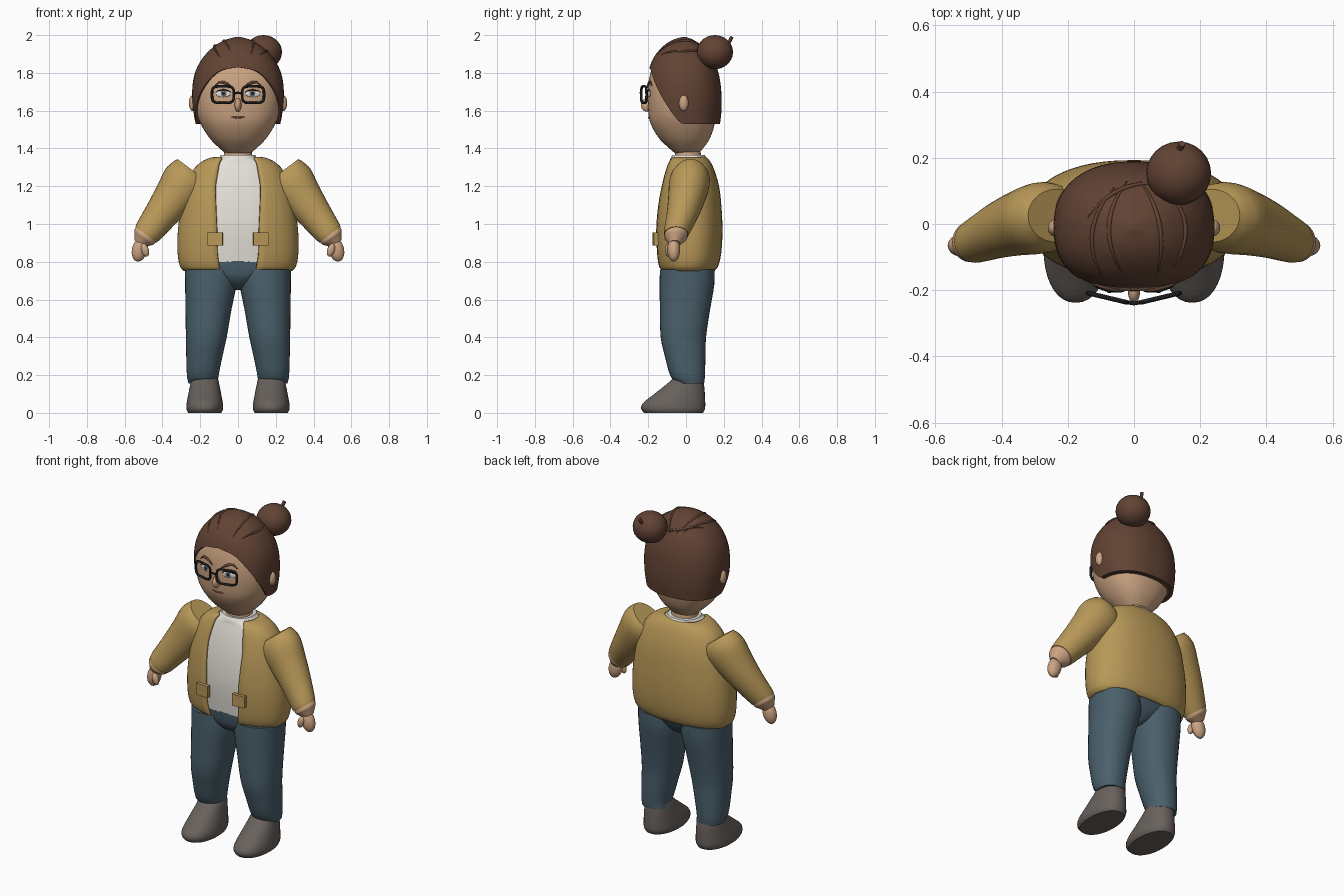
import bpy, bmesh, math
from mathutils import Vector

if "Cube" in bpy.data.objects:
    bpy.data.objects.remove(bpy.data.objects["Cube"])


def material(name, r, g, b):
    m = bpy.data.materials.new(name)
    m.diffuse_color = [((c / 255 + 0.055) / 1.055) ** 2.4 for c in (r, g, b)] + [1]
    m.use_nodes = True
    m.node_tree.nodes["Principled BSDF"].inputs["Base Color"].default_value = m.diffuse_color
    return m


SKIN = material("skin", 204, 164, 130)
HAIR = material("brown hair", 98, 67, 52)
JACKET = material("mustard cloth", 184, 152, 88)
SHIRT = material("off white cloth", 228, 225, 216)
JEANS = material("blue denim", 74, 96, 108)
SHOE = material("grey leather", 104, 97, 92)
BLACK = material("black", 28, 28, 30)
WHITE = material("eye white", 225, 225, 222)
IRIS = material("grey iris", 110, 115, 118)
LIP = material("lip", 150, 92, 76)


def finish(name, bm, mat, closed=True):
    if closed:
        bmesh.ops.recalc_face_normals(bm, faces=bm.faces[:])
    me = bpy.data.meshes.new(name)
    bm.to_mesh(me)
    bm.free()
    me.materials.append(mat)
    ob = bpy.data.objects.new(name, me)
    bpy.context.collection.objects.link(ob)
    bpy.ops.object.select_all(action='DESELECT')
    ob.select_set(True)
    bpy.context.view_layer.objects.active = ob
    bpy.ops.object.shade_smooth_by_angle(angle=math.radians(40))
    return ob


def bridge(name, rings, mat, closed=True):
    """Skin a list of equally long point rings; open rings stay uncapped."""
    bm = bmesh.new()
    vs = [[bm.verts.new(p) for p in r] for r in rings]
    n = len(vs[0])
    for a, b in zip(vs, vs[1:]):
        for j in range(n if closed else n - 1):
            k = (j + 1) % n
            bm.faces.new((a[j], a[k], b[k], b[j]))
    if closed:
        bm.faces.new(vs[0][::-1])
        bm.faces.new(vs[-1])
    return finish(name, bm, mat, closed)


def at(table, t):
    """Smooth lookup of a table row by its first column."""
    t = min(max(t, table[0][0]), table[-1][0])
    i = max(k for k in range(len(table) - 1) if table[k][0] <= t)
    a, b = table[i], table[i + 1]
    p, q = table[max(i - 1, 0)], table[min(i + 2, len(table) - 1)]
    h = b[0] - a[0]
    u = (t - a[0]) / h
    out = []
    for c in range(1, len(a)):
        ma = (b[c] - p[c]) / (b[0] - p[0]) * h
        mb = (q[c] - a[c]) / (q[0] - a[0]) * h
        out.append((2*u**3 - 3*u*u + 1) * a[c] + (u**3 - 2*u*u + u) * ma
                   + (3*u*u - 2*u**3) * b[c] + (u**3 - u*u) * mb)
    return out


def steps(table, k=3):
    zs = [r[0] for r in table]
    return [a + (b - a) * i / k for a, b in zip(zs, zs[1:]) for i in range(k)] + [zs[-1]]


def oval(row, z, ang, n, cx=0):
    """Point on a superellipse; row is (half width, front y, back y), angle 0 is the front."""
    rx, yf, yb = row
    s, c = math.sin(ang), -math.cos(ang)
    x = math.copysign(abs(s) ** (2 / n), s) * rx
    y = math.copysign(abs(c) ** (2 / n), c) * (yb - yf) / 2
    return Vector((cx + x, (yf + yb) / 2 + y, z))


def loft(name, table, mat, n=2.2, seg=36):
    rings = []
    for z in steps(table):
        r = at(table, z)
        cx = r[3] if len(r) > 3 else 0
        rings.append([oval(r[:3], z, 2 * math.pi * j / seg, n, cx) for j in range(seg)])
    return bridge(name, rings, mat)


def ball(name, loc, size, mat, tilt=(0, 0, 0)):
    bm = bmesh.new()
    bmesh.ops.create_uvsphere(bm, u_segments=24, v_segments=14, radius=1)
    ob = finish(name, bm, mat)
    ob.location, ob.scale, ob.rotation_euler = loc, size, tilt
    return ob


def tube(name, pts, r, mat, cyclic=False, taper=False):
    cu = bpy.data.curves.new(name, 'CURVE')
    cu.dimensions, cu.bevel_depth, cu.bevel_resolution = '3D', r, 2
    sp = cu.splines.new('POLY')
    sp.points.add(len(pts) - 1)
    for i, p in enumerate(pts):
        sp.points[i].co = (*p, 1)
        if taper:
            sp.points[i].radius = 0.25 + 0.75 * math.sin(math.pi * i / (len(pts) - 1))
    sp.use_cyclic_u, cu.use_fill_caps = cyclic, True
    cu.materials.append(mat)
    ob = bpy.data.objects.new(name, cu)
    bpy.context.collection.objects.link(ob)


# Head and neck: z, half width, front y, back y
HEAD = [(1.357, .03, -.03, .03), (1.375, .065, -.058, .065), (1.4, .097, -.088, .09),
        (1.45, .147, -.14, .125), (1.53, .198, -.187, .152), (1.6, .223, -.2, .162),
        (1.7, .231, -.203, .166), (1.8, .212, -.188, .15), (1.9, .14, -.14, .1), (1.95, .05, -.05, .03)]
loft("head", HEAD, SKIN, 2.3, 48)
loft("neck", [(1.3, .09, -.07, .095), (1.36, .076, -.06, .08), (1.42, .072, -.055, .075)], SKIN)

# Hair cap with an arched hairline
CAP = [(1.53, .224, -.178, .18), (1.6, .237, -.202, .188), (1.7, .243, -.209, .187), (1.8, .228, -.199, .172),
       (1.88, .186, -.172, .14), (1.94, .127, -.122, .09), (1.975, .068, -.07, .04), (1.99, .012, -.02, .0)]
LINE = [(0, 1.83), (25, 1.805), (45, 1.73), (65, 1.63), (86, 1.53), (181, 1.53)]
seg, rows = 72, 20
angs = [2 * math.pi * j / seg for j in range(seg)]
low = [max(1.53, at(LINE, min(math.degrees(a), 360 - math.degrees(a)))[0]) for a in angs]
rings = [[oval([v * .9 for v in at(CAP, z)], z, a, 2.3) for a, z in zip(angs, low)]]
for i in range(rows + 1):
    f = 1 - (1 - i / rows) ** 1.6
    rings.append([oval(at(CAP, z + (1.99 - z) * f), z + (1.99 - z) * f, a, 2.3) for a, z in zip(angs, low)])
bridge("hair_cap", rings, HAIR)


def cap_height(x, y):
    lo, hi = 1.7, 1.99
    for _ in range(25):
        z = (lo + hi) / 2
        rx, yf, yb = at(CAP, z)
        inside = abs(x / rx) ** 2.3 + abs((y - (yf + yb) / 2) / ((yb - yf) / 2)) ** 2.3 < 1
        lo, hi = (z, hi) if inside else (lo, z)
    return lo


# Raised strands on the crown, as bent lines seen from above
for a, b, c in [((-.1, -.15), (-.17, -.02), (-.06, .11)), ((-.04, -.14), (-.12, 0), (-.02, .13)),
                ((.07, -.15), (.11, 0), (.02, .13)), ((.12, -.13), (.2, 0), (.1, .1)),
                ((-.14, .02), (-.05, .14), (.09, .12))]:
    pts = []
    for i in range(13):
        t = i / 12
        x, y = [(1-t)**2 * a[k] + 2*t*(1-t) * b[k] + t*t * c[k] for k in (0, 1)]
        pts.append((x, y, cap_height(x, y)))
    tube("hair_strand", pts, .007, HAIR, taper=True)
ball("hair_bun", (.135, .153, 1.91), (.098, .096, .09), HAIR)
tube("bun_tip", [(.13, .2, 1.95), (.14, .23, 1.965), (.145, .242, 1.99)], .01, HAIR)


def face(x, z, out=0):
    rx, yf, yb = at(HEAD, z)
    return Vector((x, (yf + yb) / 2 - (yb - yf) / 2 * (1 - abs(x / rx) ** 2.3) ** (1 / 2.3) - out, z))


# Face
ball("nose", (0, -.205, 1.63), (.018, .034, .036), SKIN)
tube("mouth", [face(x / 100, 1.563 + .00035 * x * x) for x in range(-4, 5)], .005, LIP, taper=True)
for s in (-1, 1):
    ball("ear", (s * .24, -.012, 1.64), (.02, .025, .042), SKIN)
    tilt = (0, 0, s * .18)
    ball("eye", face(s * .078, 1.69), (.04, .007, .019), WHITE, tilt)
    ball("iris", face(s * .076, 1.692, .005), (.017, .004, .017), IRIS, tilt)
    ball("pupil", face(s * .076, 1.692, .008), (.008, .003, .008), BLACK, tilt)
    tube("upper_lash", [face(s * (.078 + .042 * t / 4), 1.71 - .014 * (t / 4) ** 2, .004)
                        for t in range(-4, 5)], .004, BLACK, taper=True)
    tube("eyebrow", [face(s * x, z, .002) for x, z in
                     ((.03, 1.722), (.05, 1.737), (.075, 1.75), (.1, 1.752), (.125, 1.732))],
         .008, HAIR, taper=True)
    # Glasses rim: rounded rectangle swept back to the side
    rim = []
    for j in range(32):
        a = 2 * math.pi * j / 32
        c, d = math.cos(a), math.sin(a)
        x = .08 + .058 * math.copysign(abs(c) ** .5, c)
        rim.append((s * x, -.242 + .24 * x, 1.685 + .044 * math.copysign(abs(d) ** .5, d)))
    tube("glasses_rim", rim, .007, BLACK, cyclic=True)
tube("glasses_bridge", [(-.024, -.236, 1.69), (0, -.24, 1.695), (.024, -.236, 1.69)], .006, BLACK)

# Jacket: open-fronted shell; last column is the half width of the opening
COAT = [(.75, .285, -.13, .15, .095), (.775, .307, -.148, .17, .1), (.85, .32, -.16, .187, .11),
        (.97, .318, -.165, .193, .112), (1.1, .3, -.156, .187, .118), (1.2, .276, -.139, .175, .12),
        (1.28, .242, -.118, .152, .108), (1.325, .2, -.103, .132, .1),
        (1.35, .15, -.09, .112, .09), (1.356, .115, -.08, .1, .085)]
rings = []
for z in steps(COAT):
    rx, yf, yb, w = at(COAT, z)
    a0 = math.asin(min(.95, (w / rx) ** 1.15))
    rings.append([oval((rx, yf, yb), z, a0 + (2 * math.pi - 2 * a0) * j / 48, 2.3) for j in range(49)])
coat = bridge("jacket", rings, JACKET, closed=False)
mod = coat.modifiers.new("thickness", 'SOLIDIFY')
mod.thickness, mod.offset = .014, -1

# Shirt under the jacket, with a pointed collar plate
UNDER = [(max(z, .8), rx - .022, yf + .016, yb - .022) for z, rx, yf, yb, w in COAT[2:8]]
UNDER[0] = (.8, .28, -.137, .155)
UNDER += [(1.348, .105, -.082, .108), (1.364, .092, -.072, .1)]
loft("shirt", UNDER, SHIRT, 2.3, 48)
bm = bmesh.new()
grid = []
for i in range(7):
    z = 1.205 + .125 * i / 6
    r = at(UNDER, z)
    row = []
    for j in range(-3, 4):
        x = j / 3 * (.001 + .088 * i / 6)
        y = (r[1] + r[2]) / 2 - (r[2] - r[1]) / 2 * (1 - abs(x / r[0]) ** 2.3) ** (1 / 2.3)
        row.append(bm.verts.new((x, y - .004, z)))
    grid.append(row)
for a, b in zip(grid, grid[1:]):
    for j in range(6):
        bm.faces.new((a[j], a[j + 1], b[j + 1], b[j]))
finish("shirt_collar", bm, SHIRT, closed=False)

# Hips joining both legs
loft("hips", [(.65, .03, -.04, .06), (.68, .1, -.09, .1), (.72, .19, -.122, .128),
              (.76, .262, -.132, .145), (.805, .27, -.138, .15)], JEANS)

for s in (-1, 1):
    # Trouser legs and shoes: z, half width, front y, back y, centre x
    loft("trouser_leg", [(.155, .078, -.045, .096, s * .184), (.19, .083, -.08, .1, s * .187),
                         (.3, .096, -.112, .103, s * .178), (.4, .108, -.134, .106, s * .168),
                         (.55, .122, -.138, .128, s * .156), (.68, .136, -.14, .15, s * .144),
                         (.76, .138, -.138, .152, s * .143)], JEANS)
    loft("shoe", [(0, .088, -.222, .09, s * .176), (.02, .097, -.237, .1, s * .176),
                  (.05, .096, -.23, .102, s * .176), (.1, .087, -.168, .1, s * .176),
                  (.15, .077, -.105, .095, s * .176), (.18, .07, -.07, .085, s * .176),
                  (.196, .055, -.045, .07, s * .176)], SHOE)
    # Sleeve and wrist along a slanted arm axis: distance, half width, half depth, y
    axis, side = Vector((s * .6, 0, -.8)), Vector((s * .8, 0, .6))

    def limb(name, table, mat):
        rings = []
        for d in steps(table):
            w, h, y = at(table, d)
            c = Vector((s * .235, y, 1.28)) + axis * d
            rings.append([c + side * (w * math.cos(2 * math.pi * j / 28))
                          + Vector((0, h * math.sin(2 * math.pi * j / 28), 0)) for j in range(28)])
        bridge(name, rings, mat)

    limb("sleeve", [(0, .106, .08, .025), (.03, .118, .1, .022), (.08, .126, .108, .018), (.17, .109, .1, .006),
                    (.29, .09, .085, -.018), (.4, .075, .069, -.048), (.42, .07, .064, -.052)], JACKET)
    limb("wrist", [(.41, .066, .06, -.05), (.435, .065, .061, -.054),
                   (.45, .055, .05, -.056), (.48, .03, .028, -.06)], SKIN)
    ball("hand", (s * .52, -.065, .865), (.041, .034, .065), SKIN, (0, -s * .25, 0))
    ball("thumb", (s * .492, -.094, .862), (.02, .018, .036), SKIN, (0, s * .3, 0))
    # Pocket flap
    bm = bmesh.new()
    bmesh.ops.create_cube(bm, size=1)
    flap = finish("pocket_flap", bm, JACKET)
    flap.location, flap.scale = (s * .121, -.162, .92), (.08, .024, .07)
    flap.rotation_euler = (0, 0, s * .1)
